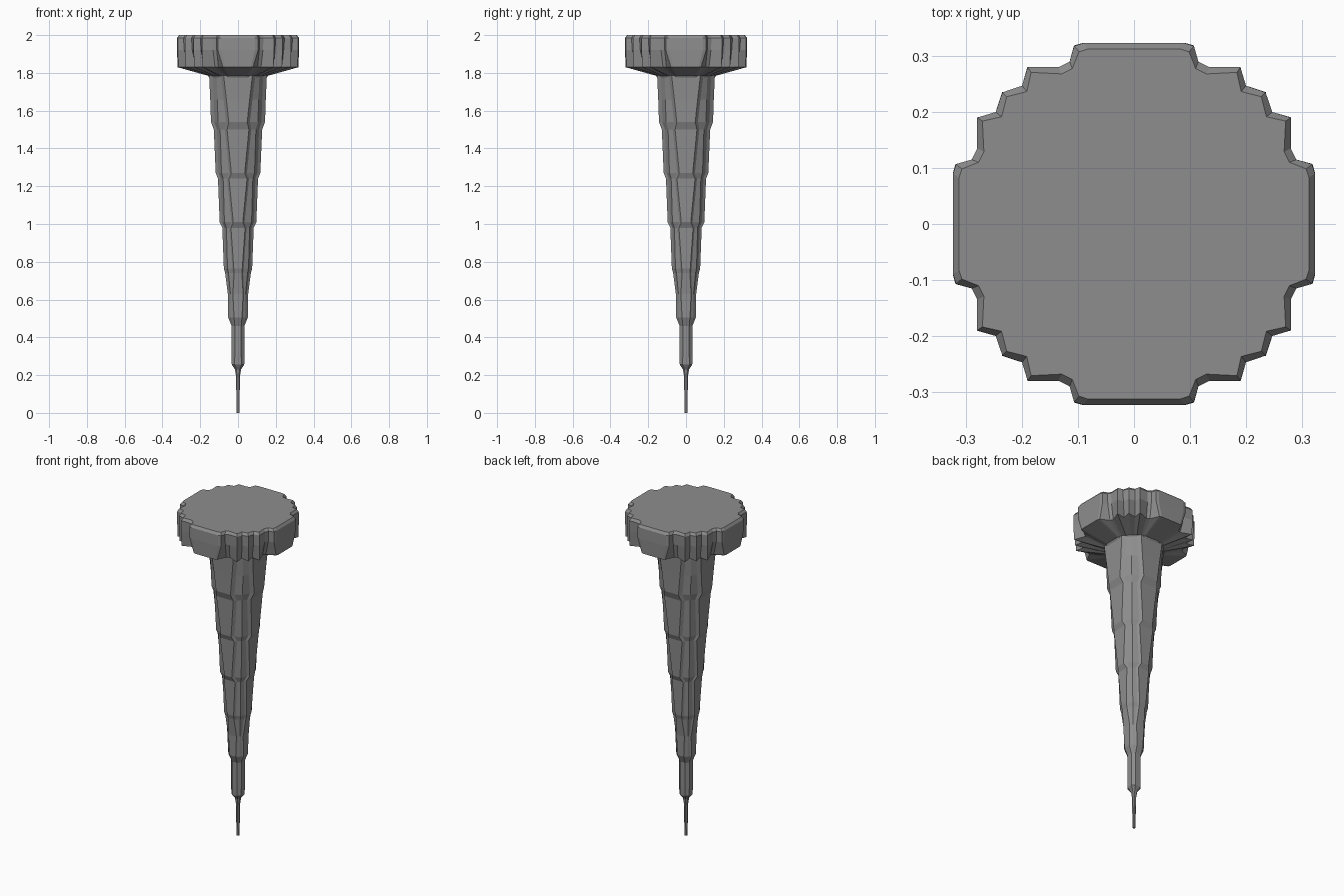
import bpy
import bmesh

if "Cube" in bpy.data.objects:
    bpy.data.objects.remove(bpy.data.objects["Cube"])

steel = bpy.data.materials.new("grey steel")
steel.use_nodes = True
colour = (0.27, 0.27, 0.27, 1)
steel.diffuse_color = colour
steel.node_tree.nodes["Principled BSDF"].inputs["Base Color"].default_value = colour


def full_outline(octant):
    """Mirror an eighth across the diagonal, then turn it round four times."""
    quarter = octant + [(y, x) for x, y in reversed(octant[:-1])]
    outline = []
    for _ in range(4):
        outline += quarter
        quarter = [(-y, x) for x, y in quarter]
    return outline


def loft(name, rings):
    """Skin a stack of (height, octant) rings and cap both ends."""
    bm = bmesh.new()
    loops = [[bm.verts.new((x, y, z)) for x, y in full_outline(octant)]
             for z, octant in rings]
    count = len(loops[0])
    for low, high in zip(loops, loops[1:]):
        for i in range(count):
            j = (i + 1) % count
            bm.faces.new((low[i], low[j], high[j], high[i]))
    bm.faces.new(list(reversed(loops[0])))
    bm.faces.new(loops[-1])
    mesh = bpy.data.meshes.new(name)
    bm.to_mesh(mesh)
    bm.free()
    mesh.materials.append(steel)
    obj = bpy.data.objects.new(name, mesh)
    bpy.context.collection.objects.link(obj)
    return obj


def shaft_octant(radius, flat):
    """Flat side, shallow groove, then the corner ridge."""
    return [(radius, radius * flat), (radius * 0.87, radius * (flat + 0.1)),
            (radius * 0.74, radius * 0.74)]


# Tapering shaft: height, radius, share of each side that is flat
shaft_steps = [
    (0.0, 0.008, 0.5), (0.19, 0.010, 0.5), (0.23, 0.016, 0.5),
    (0.255, 0.033, 0.55), (0.30, 0.034, 0.5), (0.46, 0.034, 0.5),
    (0.505, 0.052, 0.4), (0.63, 0.054, 0.5), (0.74, 0.068, 0.3),
    (0.765, 0.075, 0.3), (0.98, 0.083, 0.45), (1.01, 0.097, 0.26),
    (1.24, 0.106, 0.45), (1.27, 0.118, 0.3), (1.50, 0.128, 0.45),
    (1.54, 0.143, 0.34), (1.66, 0.147, 0.42), (1.79, 0.153, 0.5),
]
loft("nail_shaft", [(z, shaft_octant(r, flat)) for z, r, flat in shaft_steps])

# Stepped head outline; the inner corners of the steps are the grooves
head = [(0.323, 0.09), (0.318, 0.107), (0.29, 0.115), (0.28, 0.135),
        (0.28, 0.19), (0.247, 0.20), (0.235, 0.235)]
GROOVES = (2, 3, 5)


def head_octant(scale, groove, flat):
    """Scale the outline, pulling grooves inwards and narrowing the flats."""
    points = []
    for i, (x, y) in enumerate(head):
        s = scale * (groove if i in GROOVES else 1)
        points.append((x * s, y * s * (flat if i < 2 else 1)))
    return points


def collar_octant(radius):
    """Project the outline on to a round neck."""
    return [(x * radius / (x * x + y * y) ** 0.5,
             y * radius / (x * x + y * y) ** 0.5) for x, y in head]


loft("nail_head", [
    (1.765, collar_octant(0.152)),
    (1.785, collar_octant(0.165)),
    (1.83, head_octant(0.99, 0.91, 0.75)),
    (1.92, head_octant(1.0, 0.98, 1.0)),
    (1.985, head_octant(0.998, 1.0, 1.0)),
    (2.0, head_octant(0.965, 0.99, 0.95)),
])
